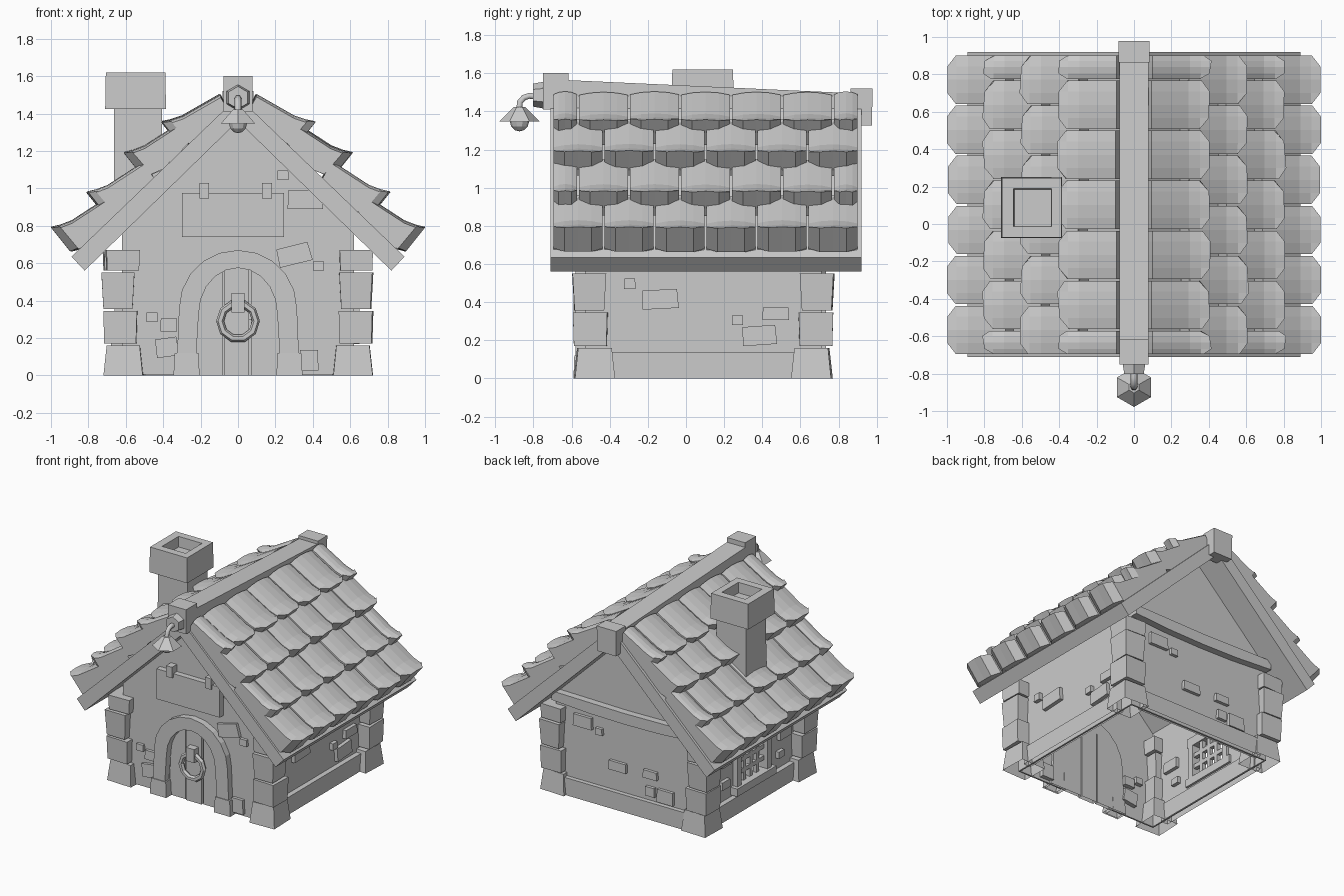
import bpy, bmesh, random
from math import sin, cos, pi, sqrt, radians
from mathutils import Vector, Matrix

if "Cube" in bpy.data.objects:
    bpy.data.objects.remove(bpy.data.objects["Cube"])

random.seed(4)

def finish(name, bm):
    bmesh.ops.recalc_face_normals(bm, faces=bm.faces)
    # parts standing on the ground are open underneath
    ground = [f for f in bm.faces if all(abs(v.co.z) < .004 for v in f.verts)]
    bmesh.ops.delete(bm, geom=ground, context='FACES_ONLY')
    me = bpy.data.meshes.new(name)
    bm.to_mesh(me)
    bm.free()
    ob = bpy.data.objects.new(name, me)
    bpy.context.collection.objects.link(ob)
    return ob

def add_prism(bm, pts, lo, hi, axis='y'):
    """Extrude a 2D outline: (x, z) along y, or (y, z) along x."""
    put = (lambda p, d: (p[0], d, p[1])) if axis == 'y' else (lambda p, d: (d, p[0], p[1]))
    a = [bm.verts.new(put(p, lo)) for p in pts]
    b = [bm.verts.new(put(p, hi)) for p in pts]
    bm.faces.new(a)
    bm.faces.new(b[::-1])
    for i in range(len(pts)):
        j = (i + 1) % len(pts)
        bm.faces.new((a[i], a[j], b[j], b[i]))

def prism(name, pts, lo, hi, axis='y'):
    bm = bmesh.new()
    add_prism(bm, pts, lo, hi, axis)
    return finish(name, bm)

def add_box(bm, x0, x1, y0, y1, z0, z1, taper=1.0, rot=None):
    c = Vector(((x0 + x1) / 2, (y0 + y1) / 2, (z0 + z1) / 2))
    m = Matrix.Translation(c) @ (rot or Matrix()) @ Matrix.Diagonal((x1 - x0, y1 - y0, z1 - z0, 1))
    vs = bmesh.ops.create_cube(bm, size=1)['verts']
    for v in vs:
        if v.co.z > 0:
            v.co.x *= taper
            v.co.y *= taper
        v.co = m @ v.co

def boxes(name, items):
    bm = bmesh.new()
    for it in items:
        add_box(bm, *it)
    return finish(name, bm)

def cut(ob, cutter):
    m = ob.modifiers.new('cut', 'BOOLEAN')
    m.operation, m.solver, m.object = 'DIFFERENCE', 'EXACT', cutter
    bpy.context.view_layer.objects.active = ob
    bpy.ops.object.modifier_apply(modifier=m.name)
    bpy.data.objects.remove(cutter)

def arch(w, base, spring, top, foot=0.0, n=10):
    pts = [(w + foot, base)]
    pts += [(w * cos(pi * i / n), spring + (top - spring) * sin(pi * i / n)) for i in range(n + 1)]
    return pts + [(-w - foot, base)]

# hollow thin walls with gables, open underneath (base sits just off the ground plane)
walls = prism('walls', [(-.62, .005), (.62, .005), (.62, .77), (0, 1.38), (-.62, .77)], -.53, .71)
cut(walls, prism('c1', [(-.608, -.1), (.608, -.1), (.608, .76), (0, 1.36), (-.608, .76)], -.518, .698))
cut(walls, prism('c2', arch(.21, -.1, .33, .575, .02), -.7, -.4))
cut(walls, boxes('c3', [(-.8, -.5, -.07, .27, .2, .48)]))

# back gable beam and plinths
prism('back_gable_beam', [(-.62, .72), (-.3, .70), (0, .695), (.3, .70), (.62, .72),
                          (.62, .79), (.3, .785), (0, .78), (-.3, .785), (-.62, .79)], .69, .765)
boxes('plinth', [(-.66, -.6, -.42, .6, 0, .135), (.6, .66, -.42, .6, 0, .135),
                 (-.54, .54, .69, .745, 0, .135)])

# stacked corner stones
bm = bmesh.new()
for sx in (-1, 1):
    for y, sy in ((-.49, -1), (.67, 1)):
        for z0, z1, w, t in ((0, .16, .21, .84), (.17, .345, .17, 1.06), (.355, .55, .155, 1.14), (.56, .67, .17, 1.05)):
            cx = sx * (.73 - w / 2 - .02) + random.uniform(-.01, .01)
            cy = y + sy * (.095 - w / 2)
            rot = Matrix.Rotation(radians(random.uniform(-3, 3)), 4, 'Z')
            add_box(bm, cx - w / 2, cx + w / 2, cy - w / 2, cy + w / 2, z0, z1, t, rot)
finish('corner_stones', bm)

# loose stones set in the walls: (u, z, width, height, tilt)
def wall_stones(name, plane, pos, stones):
    bm = bmesh.new()
    for u, z, w, h, tilt in stones:
        r = radians(tilt)
        if plane == 'y':
            add_box(bm, u - w / 2, u + w / 2, pos - .035, pos + .035, z - h / 2, z + h / 2, .95, Matrix.Rotation(-r, 4, 'Y'))
        else:
            add_box(bm, pos - .035, pos + .035, u - w / 2, u + w / 2, z - h / 2, z + h / 2, .95, Matrix.Rotation(r, 4, 'X'))
    finish(name, bm)

wall_stones('front_stones', 'y', -.52, [(.36, .94, .19, .1, 0), (.24, 1.07, .06, .05, 0), (.3, .645, .18, .1, 14),
            (.43, .585, .06, .05, 0), (-.46, .31, .06, .05, 0), (-.37, .27, .09, .07, 0), (-.38, .15, .12, .1, 8),
            (.38, .08, .1, .11, 0)])
wall_stones('back_stones', 'y', .70, [(.38, .6, .16, .09, 0), (.24, .56, .06, .05, 0), (.08, .33, .15, .07, 0),
            (-.2, .34, .12, .06, 0), (-.2, .21, .08, .07, 0), (-.33, .2, .14, .1, 0)])
wall_stones('right_stones', 'x', .615, [(-.295, .495, .06, .055, 0), (-.135, .415, .19, .1, 3), (.27, .305, .06, .05, 0),
            (.47, .34, .14, .065, 0), (.385, .225, .18, .1, 4)])
wall_stones('left_stones', 'x', -.615, [(-.3, .4, .14, .08, 0), (-.25, .25, .07, .05, 0), (.42, .45, .12, .08, 0), (.43, .27, .1, .06, 0)])

# side window: frame, sill and bars
boxes('window_frame', [(-.66, -.59, -.11, -.06, .17, .5), (-.66, -.59, .26, .31, .17, .5),
                       (-.66, -.59, -.12, .32, .46, .53), (-.68, -.59, -.14, .34, .15, .21)])
boxes('window_bars', [(-.63, -.6, y - .016, y + .016, .2, .47) for y in (.02, .1, .18)]
      + [(-.63, -.6, -.07, .27, z - .016, z + .016) for z in (.29, .38)])

# door arch and foot stones
outer, inner = arch(.315, .0, .36, .67, .015), arch(.21, .0, .33, .575, .02)
prism('door_arch', outer + inner[::-1], -.58, -.5)
boxes('arch_foot_stones', [(s * .275 - .07, s * .275 + .07, -.59, -.5, 0, .12, .9) for s in (-1, 1)])

# door planks
bm = bmesh.new()
top = lambda x: .33 + .25 * sqrt(max(0, 1 - (x / .225) ** 2))
for a, b, y in ((-.22, -.083, -.525), (-.073, .06, -.535), (.07, .22, -.525)):
    xs = [b + (a - b) * i / 4 for i in range(5)]
    add_prism(bm, [(a, 0), (b, 0)] + [(x, top(x)) for x in xs], y, -.5)
finish('door_planks', bm)

# door ring and its plate
bpy.ops.mesh.primitive_torus_add(major_segments=10, minor_segments=6, major_radius=.096, minor_radius=.021,
                                 location=(0, -.56, .29), rotation=(pi / 2, 0, 0))
bpy.context.object.name = 'door_ring'
boxes('ring_plate', [(-.036, .036, -.59, -.52, .335, .44)])

# hanging sign
boxes('sign_board', [(-.3, .245, -.575, -.52, .74, .975)])
boxes('sign_brackets', [(x - .026, x + .026, -.59, -.515, .945, 1.03) for x in (-.18, .155)])

# roof slab, both slopes with square-cut ends
prism('roof_slab', [(0, 1.36), (.82, .56), (.89, .635), (0, 1.49), (-.89, .635), (-.82, .56)], -.71, .92)

# roof tiles: flared, hexagonal tips, slightly domed
PROFILE = ((-.31, .165, -.05, -.10), (-.21, .10, -.07, -.12), (-.11, .035, -.09, -.13), (-.05, .012, -.095, -.13), (0, 0, -.10, -.13))
ACROSS = (-1, -.55, 0, .55, 1)
LAST = len(PROFILE) - 1

def add_tile(bm, sx, tip, yc, w, zs, skew):
    layers = ([], [])
    for i, (dx, dz, bx, bz) in enumerate(PROFILE):
        for k in (0, 1):
            row = []
            for u in ACROSS:
                pull = (.045 if abs(u) == 1 else 0) * (i == LAST)
                x = tip[0] + dx - pull + k * bx + skew * u * (i == LAST)
                z = tip[1] + dz * zs + pull * .4 + k * bz - .016 * u * u * (1 - k)
                row.append(bm.verts.new((sx * x, yc + u * w / 2, z)))
            layers[k].append(row)
    t, b = layers
    n = len(ACROSS) - 1
    for i in range(LAST):
        for j in range(n):
            for g in (t, b):
                bm.faces.new((g[i][j], g[i][j + 1], g[i + 1][j + 1], g[i + 1][j]))
        for j in (0, n):
            bm.faces.new((t[i][j], t[i + 1][j], b[i + 1][j], b[i][j]))
    for i in (0, LAST):
        for j in range(n):
            bm.faces.new((t[i][j], t[i][j + 1], b[i][j + 1], b[i][j]))

ROWS = (((1.0, .795), 1), ((.81, .985), 1), ((.61, 1.195), 1), ((.41, 1.36), .88))
Y0, Y1 = -.70, .905
P = (Y1 - Y0) / 6
for side, sx in (('right', 1), ('left', -1)):
    bm = bmesh.new()
    for r, (tip, zs) in enumerate(ROWS):
        edges = [Y0 + P * i for i in range(7)] if r % 2 == 0 else \
                [Y0] + [Y0 + P * (i + .5) for i in range(6)] + [Y1]
        for a, b in zip(edges, edges[1:]):
            j = random.uniform(-.008, .0)
            add_tile(bm, sx, (tip[0] + j, tip[1] + j * .5), (a + b) / 2, b - a - .01, zs, random.uniform(-.012, .012) if r else 0)
    finish('roof_tiles_' + side, bm)

# ridge beam with end caps
bm = bmesh.new()
add_prism(bm, [(-.65, 1.42), (.88, 1.38), (.88, 1.495), (-.65, 1.565)], -.078, .078, 'x')
finish('ridge_beam', bm)
boxes('ridge_cap_front', [(-.078, .078, -.75, -.615, 1.41, 1.6, 1.0)])
boxes('ridge_cap_back', [(-.08, .08, .865, .975, 1.325, 1.52, 1.05)])

# chimney with hollow cap
boxes('chimney_shaft', [(-.665, -.405, -.04, .21, .8, 1.44, .98)])
cap = boxes('chimney_cap', [(-.71, -.385, -.075, .25, 1.425, 1.62, .98)])
cut(cap, boxes('c4', [(-.64, -.445, -.01, .185, 1.54, 1.63, 1.04)]))

# lamp: hexagonal wall plate, bent arm, shade and bulb
def cone(name, r1, r2, depth, loc, rot=(0, 0, 0), n=6):
    bpy.ops.mesh.primitive_cone_add(vertices=n, radius1=r1, radius2=r2, depth=depth, location=loc, rotation=rot)
    bpy.context.object.name = name

cone('lamp_plate', .07, .06, .055, (0, -.775, 1.485), (pi / 2, 0, 0))
cu = bpy.data.curves.new('lamp_arm', 'CURVE')
cu.dimensions, cu.bevel_depth, cu.bevel_resolution = '3D', .018, 1
sp = cu.splines.new('POLY')
path = ((-.78, 1.475), (-.82, 1.482), (-.85, 1.472), (-.87, 1.45), (-.876, 1.40))
sp.points.add(len(path) - 1)
for p, (y, z) in zip(sp.points, path):
    p.co = (0, y, z, 1)
bpy.context.collection.objects.link(bpy.data.objects.new('lamp_arm', cu))
cone('lamp_shade', .105, .03, .075, (0, -.873, 1.385))
bpy.ops.mesh.primitive_uv_sphere_add(segments=10, ring_count=6, radius=.05, location=(0, -.873, 1.345))
bpy.context.object.name = 'lamp_bulb'
